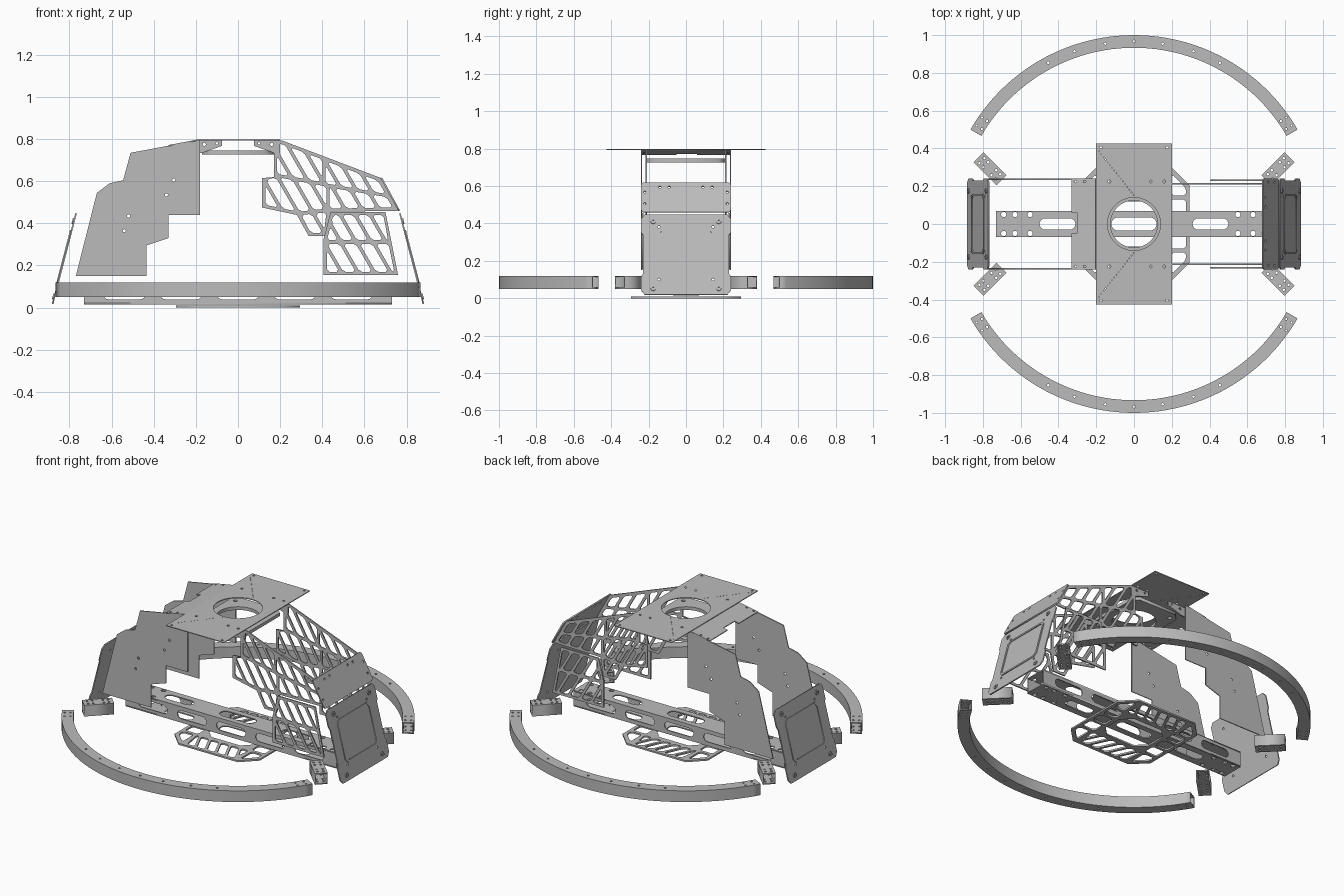
import bpy, math
from math import sin, cos, pi, radians
from mathutils import Matrix, Vector

if "Cube" in bpy.data.objects:
    bpy.data.objects.remove(bpy.data.objects["Cube"], do_unlink=True)

grey = bpy.data.materials.new("plain_grey")
grey.use_nodes = True
grey.diffuse_color = (0.5, 0.5, 0.5, 1)
grey.node_tree.nodes["Principled BSDF"].inputs["Base Color"].default_value = (0.5, 0.5, 0.5, 1)


# ---------- outline helpers ----------
def circle(x, y, r, n=16):
    return [(x + r * cos(2 * pi * i / n), y + r * sin(2 * pi * i / n)) for i in range(n)]


def rect(x0, y0, x1, y1):
    return [(x0, y0), (x1, y0), (x1, y1), (x0, y1)]


def slot(x0, x1, y, r):
    return [(c + r * cos(a + pi * i / 8), y + r * sin(a + pi * i / 8))
            for c, a in ((x1 - r, -pi / 2), (x0 + r, pi / 2)) for i in range(9)]


def chamfer(pts, c):
    out = []
    for i, p in enumerate(pts):
        p = Vector(p)
        for q in (pts[i - 1], pts[(i + 1) % len(pts)]):
            e = Vector(q) - p
            out.append(tuple(p + e * min(0.4, c / max(e.length, 1e-6))))
    return out


def arc(r0, r1, a0, a1, n=48):
    ang = [radians(a0 + (a1 - a0) * i / n) for i in range(n + 1)]
    return [(r1 * cos(a), r1 * sin(a)) for a in ang] + [(r0 * cos(a), r0 * sin(a)) for a in reversed(ang)]


def clip(poly, n, d):
    """Keep the part of a convex polygon where n.p <= d."""
    out = []
    for i, q in enumerate(poly):
        p = poly[i - 1]
        sp, sq = n.dot(p) - d, n.dot(q) - d
        if sp * sq < 0:
            out.append(p.lerp(q, sp / (sp - sq)))
        if sq <= 0:
            out.append(q)
    return out


def cells(region, degrees, pitch, web):
    """Split a convex region into parallel openings separated by webs."""
    n = Vector((-sin(radians(degrees)), cos(radians(degrees))))
    poly = [Vector(p) for p in region]
    ds = [n.dot(p) for p in poly]
    count = max(1, round((max(ds) - min(ds)) / pitch))
    step = (max(ds) - min(ds) + web) / count
    out = []
    for i in range(count):
        lo = min(ds) + i * step
        c = clip(clip(poly, n, lo + step - web), -n, -lo)
        area = abs(sum(c[k - 1].x * c[k].y - c[k].x * c[k - 1].y for k in range(len(c)))) / 2
        if area > 0.0004:
            out.append(chamfer([tuple(p) for p in c], 0.012))
    return out


# ---------- plate builder: an outline with holes, extruded ----------
def plate(name, outline, holes, thick, frame):
    cu = bpy.data.curves.new(name, 'CURVE')
    cu.dimensions, cu.fill_mode, cu.extrude = '2D', 'BOTH', thick / 2
    for pts in [outline] + holes:
        sp = cu.splines.new('POLY')
        sp.points.add(len(pts) - 1)
        for v, p in zip(sp.points, pts):
            v.co = (p[0], p[1], 0, 1)
        sp.use_cyclic_u = True
    tmp = bpy.data.objects.new(name, cu)
    bpy.context.collection.objects.link(tmp)
    dg = bpy.context.evaluated_depsgraph_get()
    mesh = bpy.data.meshes.new_from_object(tmp.evaluated_get(dg))
    bpy.data.objects.remove(tmp, do_unlink=True)
    mesh.materials.clear()
    mesh.materials.append(grey)
    ob = bpy.data.objects.new(name, mesh)
    ob.matrix_world = frame
    bpy.context.collection.objects.link(ob)
    return ob


def flat(z):
    return Matrix.Translation((0, 0, z))


def upright(y):
    return Matrix.Translation((0, y, 0)) @ Matrix.Rotation(pi / 2, 4, 'X')


def sloped(x0, z0, x1, z1, lift=0.0):
    """Local x runs along world y, local y runs from (x0, z0) to (x1, z1)."""
    v = Vector((x1 - x0, 0, z1 - z0)).normalized()
    u = Vector((0, 1, 0))
    w = u.cross(v)
    o = Vector((x0, 0, z0)) + w * lift
    return Matrix(((u.x, v.x, w.x, o.x), (u.y, v.y, w.y, o.y), (u.z, v.z, w.z, o.z), (0, 0, 0, 1)))


WALL = 0.007

# Curved tube bumpers, hollow with open ends
for tag, turn in (("back", 0), ("front", pi)):
    spin = Matrix.Rotation(turn, 4, 'Z')
    bolts = [circle(0.967 * cos(radians(a)), 0.967 * sin(radians(a)), 0.007, 8)
             for a in (62, 71, 81, 90, 99, 109, 118)]
    bolts += [circle(r * cos(radians(a)), r * sin(radians(a)), 0.006, 8)
              for a in (32, 35, 145, 148) for r in (0.95, 0.983)]
    for side, z in (("bottom", 0.0535), ("top", 0.1165)):
        plate(f"{tag}_bumper_{side}", arc(0.933, 1.0, 30, 150), bolts, WALL, spin @ flat(z))
    for side, r in (("inner", 0.933), ("outer", 1 - WALL)):
        plate(f"{tag}_bumper_{side}_wall", arc(r, r + WALL, 30, 150), [], 0.056, spin @ flat(0.085))

# Short diagonal tube stubs at the four corners
for sx in (-1, 1):
    for sy in (-1, 1):
        f = Matrix.Translation((sx * 0.763, sy * 0.293, 0)) @ Matrix.Rotation(sx * sy * pi / 4, 4, 'Z')
        bolts = [circle(x, y, 0.007, 8) for x in (-0.06, -0.03, 0.03, 0.06) for y in (-0.018, 0.018)]
        for z in (0.0535, 0.1165):
            plate("corner_stub_face", rect(-0.086, -0.037, 0.086, 0.037), bolts, WALL, f @ flat(z))
        for s in (-1, 1):
            plate("corner_stub_wall", rect(-0.086, s * 0.0335 - 0.0035, 0.086, s * 0.0335 + 0.0035),
                  [], 0.056, f @ flat(0.085))

# Slotted box beam along the base
beam_holes = [slot(-0.5, -0.31, 0, 0.03), slot(0.31, 0.5, 0, 0.03), slot(-0.12, 0.12, 0, 0.035)]
beam_holes += [circle(s * x, y, 0.014) for s in (-1, 1) for x in (0.55, 0.63, 0.69) for y in (-0.05, 0.05)]
for side, z in (("bottom", 0.0185), ("top", 0.1115)):
    plate(f"beam_{side}", rect(-0.73, -0.07, 0.73, 0.07), beam_holes, WALL, flat(z))
side_holes = [slot(x - 0.1, x + 0.1, 0.065, 0.026) for x in (-0.54, -0.27, 0, 0.27, 0.54)]
for y in (-0.0665, 0.0665):
    plate("beam_side", rect(-0.73, 0.022, 0.73, 0.108), side_holes, WALL, upright(y))

# Octagonal base plate with openings
base_holes = [chamfer(rect(-0.16, -0.12, 0.16, 0.12), 0.06)]
for s in (-1, 1):
    base_holes += cells([(-0.18, s * 0.15), (0.18, s * 0.15), (0.16, s * 0.275), (-0.16, s * 0.275)], s * 65, 0.06, 0.016)
    base_holes += cells([(s * 0.185, -0.13), (s * 0.275, -0.13), (s * 0.275, 0.13), (s * 0.185, 0.13)], 0, 0.085, 0.018)
    for t in (-1, 1):
        base_holes.append(chamfer([(s * 0.2, t * 0.15), (s * 0.275, t * 0.15), (s * 0.275, t * 0.19),
                                   (s * 0.2, t * 0.265)], 0.012))
plate("base_plate", chamfer(rect(-0.295, -0.295, 0.295, 0.295), 0.09), base_holes, 0.01, flat(0.005))

# Top deck with a large round hole, bolt holes and two dotted perforation lines
deck_holes = [circle(0, 0, 0.14, 48)]
deck_holes += [circle(s * 0.175, t * 0.405, 0.007, 8) for s in (-1, 1) for t in (-1, 1)]
deck_holes += [circle(x, t * 0.225, 0.008, 8) for x in (-0.13, 0.09, 0.16) for t in (-1, 1)]
deck_holes += [circle(-0.185 + 0.0115 * i, t * (0.385 - 0.0145 * i), 0.0025, 6)
               for i in range(17) for t in (-1, 1)]
plate("top_deck", rect(-0.2, -0.425, 0.2, 0.425), deck_holes, 0.005, flat(0.7955))

# Ring carrier hung under the deck on corner brackets
plate("ring_carrier", chamfer(rect(-0.17, -0.21, 0.17, 0.21), 0.04),
      [circle(0, 0, 0.125, 32)] + [circle(s * 0.13, t * 0.16, 0.012) for s in (-1, 1) for t in (-1, 1)],
      0.02, flat(0.737))
for s in (-1, 1):
    for y in (-0.212, 0.212):
        plate("deck_bracket", [(s * 0.2, 0.793), (s * 0.075, 0.793), (s * 0.075, 0.768), (s * 0.17, 0.735), (s * 0.2, 0.735)],
              [circle(s * 0.16, 0.775, 0.008, 8), circle(s * 0.1, 0.78, 0.006, 8)], 0.008, upright(y))

# Solid stepped side panels on the right end
solid = [(-0.18, 0.793), (-0.18, 0.44), (-0.33, 0.44), (-0.33, 0.33), (-0.435, 0.295), (-0.435, 0.15), (-0.77, 0.15),
         (-0.67, 0.545), (-0.61, 0.59), (-0.545, 0.605), (-0.51, 0.735), (-0.2, 0.793)]
solid_holes = [circle(x, z, 0.008, 8) for x, z in ((-0.305, 0.605), (-0.34, 0.535), (-0.52, 0.435), (-0.54, 0.365))]
for y in (-0.237, 0.237):
    plate("solid_side_panel", solid, solid_holes, 0.006, upright(y))

# Lattice side panels on the left end
upper = [(0.17, 0.793), (0.21, 0.793), (0.68, 0.615), (0.76, 0.46), (0.44, 0.455), (0.42, 0.34), (0.335, 0.34),
         (0.28, 0.44), (0.115, 0.475), (0.115, 0.615), (0.17, 0.62)]
upper_regions = [
    [(0.185, 0.775), (0.205, 0.778), (0.40, 0.704), (0.40, 0.595), (0.185, 0.635)],
    [(0.415, 0.697), (0.665, 0.602), (0.70, 0.54), (0.415, 0.59)],
    [(0.13, 0.605), (0.185, 0.62), (0.42, 0.575), (0.42, 0.47), (0.285, 0.455), (0.13, 0.488)],
    [(0.435, 0.57), (0.705, 0.525), (0.735, 0.475), (0.435, 0.47)],
    [(0.3, 0.44), (0.42, 0.452), (0.408, 0.355), (0.345, 0.355)]]
lower = [(0.405, 0.155), (0.405, 0.32), (0.44, 0.455), (0.70, 0.455), (0.76, 0.155)]
lower_regions = [[(0.422, 0.32), (0.452, 0.44), (0.69, 0.44), (0.713, 0.32)],
                 [(0.422, 0.303), (0.715, 0.303), (0.742, 0.17), (0.422, 0.17)]]
for s in (-1, 1):
    for name, shape, regions, y in (("upper_lattice", upper, upper_regions, 0.213),
                                    ("lower_lattice", lower, lower_regions, 0.232)):
        holes = [h for r in regions for h in cells(r, -60, 0.06, 0.016)]
        plate(name, shape, holes, 0.008, upright(s * y))

# Sloped roof strip on the right, sloped cover on the left
plate("roof_strip", [(-0.24, 0), (-0.05, 0), (-0.05, 0.03), (0.06, 0.03), (0.06, 0), (0.24, 0), (0.24, 0.13), (-0.24, 0.13)],
      [circle(s * 0.225, y, 0.007, 8) for s in (-1, 1) for y in (0.02, 0.07)], 0.006, sloped(-0.33, 0.769, -0.2, 0.793))
plate("sloped_cover", chamfer(rect(-0.24, 0, 0.24, 0.178), 0.012),
      [circle(s * x, y, 0.007, 8) for s in (-1, 1) for x, y in ((0.22, 0.05), (0.22, 0.12), (0.14, 0.15), (0.09, 0.15))],
      0.008, sloped(0.765, 0.46, 0.68, 0.617))

# Leaning end plates with notched edges, raised frame and screw heads
half = [(0.22, 0), (0.24, 0.025), (0.24, 0.1), (0.23, 0.115), (0.23, 0.33), (0.24, 0.345), (0.24, 0.42), (0.22, 0.444)]
end_shape = half + [(-x, y) for x, y in reversed(half)]
for s in (-1, 1):
    def lean(lift):
        return sloped(s * 0.88, 0.018, s * 0.768, 0.45, lift * s)
    small = [circle(t * 0.145, y, 0.007, 8) for t in (-1, 1) for y in (0.085, 0.375)]
    plate("end_plate", end_shape, small, 0.007, lean(0))
    plate("end_plate_frame", chamfer(rect(-0.16, 0.1, 0.16, 0.36), 0.02),
          [chamfer(rect(-0.148, 0.112, 0.148, 0.348), 0.016)], 0.008, lean(0.004))
    for x in (-0.175, 0.175):
        for y in (0.035, 0.405):
            plate("end_plate_screw", circle(x, y, 0.014), [circle(x, y, 0.006, 6)], 0.01, lean(0.004))
